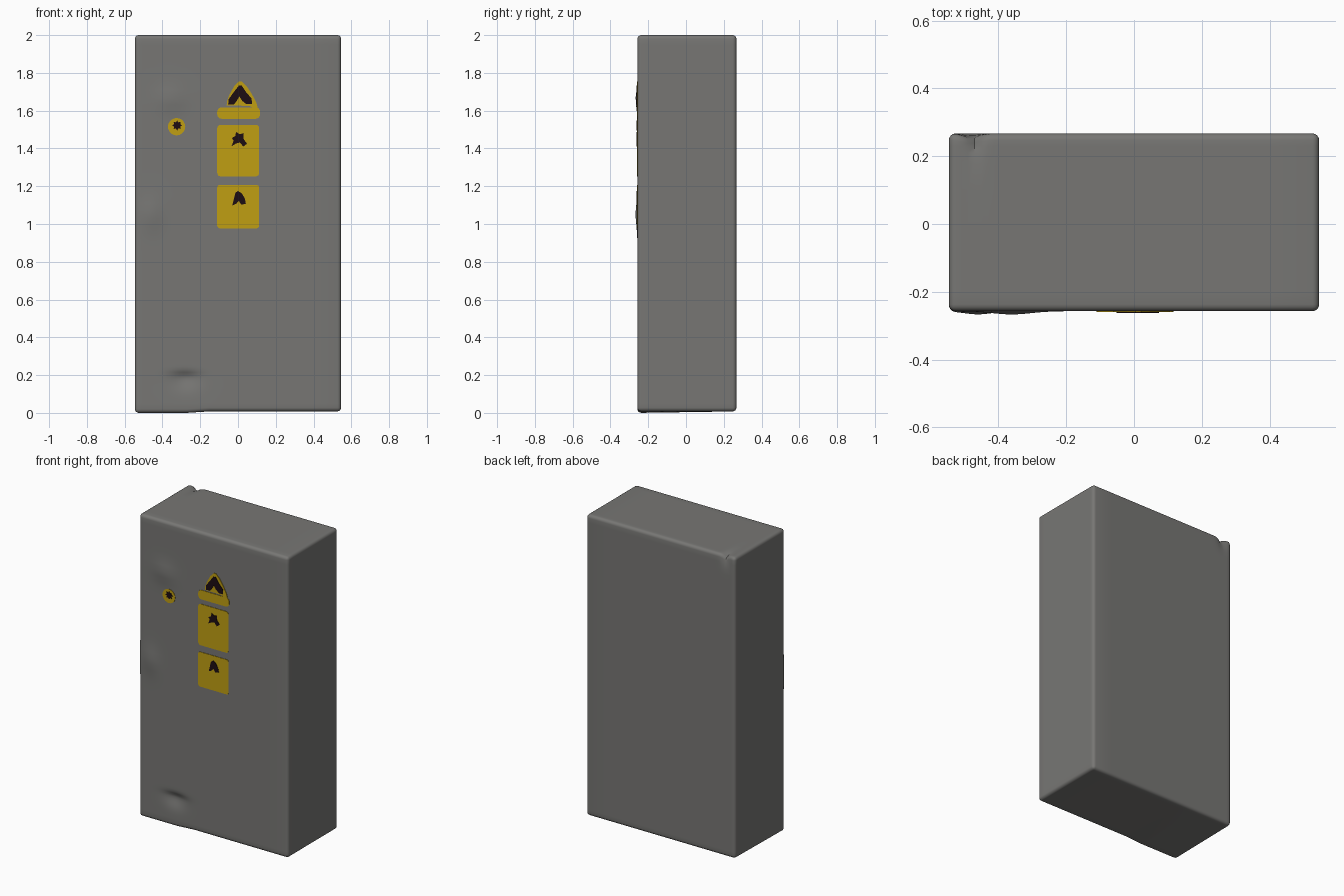
import bpy, bmesh, math
from mathutils import Vector

if "Cube" in bpy.data.objects:
    bpy.data.objects.remove(bpy.data.objects["Cube"])

X, YF, YB, Z0, Z1 = 0.546, -0.257, 0.267, 0.008, 2.0


def material(name, rgb):
    m = bpy.data.materials.new(name)
    m.diffuse_color = (*rgb, 1)
    m.use_nodes = True
    m.node_tree.nodes["Principled BSDF"].inputs["Base Color"].default_value = m.diffuse_color
    return m


grey = material("worn grey", (0.185, 0.183, 0.175))
yellow = material("warning yellow", (0.53, 0.345, 0.006))
black = material("symbol black", (0.012, 0.004, 0.006))


def bell(d, r):
    return math.exp(-(d / r) ** 2)


def front_offset(x, z):
    # bulges (negative) and dents (positive) of the front panel
    o = -0.010 * bell(x + 0.36, 0.08) * bell(z - 1.66, 0.06)
    o -= 0.010 * bell(x + 0.46, 0.06) * bell(z - 1.05, 0.08)
    if z > 0.19:
        o += 0.020 * bell(x + 0.28, 0.075) * bell(z - 0.19, 0.025)
    else:
        o += 0.020 * bell(x + 0.28, 0.075) * bell(z - 0.19, 0.06)
    return o


def finish(bm, name, mat):
    me = bpy.data.meshes.new(name)
    bm.to_mesh(me)
    bm.free()
    ob = bpy.data.objects.new(name, me)
    bpy.context.collection.objects.link(ob)
    me.materials.append(mat)
    return ob


# Main slab: rounded box, sliced into a fine grid and then dented
bm = bmesh.new()
bmesh.ops.create_cube(bm, size=1)
for v in bm.verts:
    v.co = (v.co.x * 2 * X, (YF + YB) / 2 + v.co.y * (YB - YF),
            (Z0 + Z1) / 2 + v.co.z * (Z1 - Z0))
bmesh.ops.bevel(bm, geom=bm.edges[:], offset=0.02, segments=4, profile=0.5,
                affect='EDGES')


def slice_at(axis, values):
    n = Vector((0, 0, 0))
    n[axis] = 1
    for value in values:
        bmesh.ops.bisect_plane(bm, geom=bm.verts[:] + bm.edges[:] + bm.faces[:],
                               dist=1e-5, plane_co=n * value, plane_no=n)


slice_at(0, [-0.51 + 0.02 * i for i in range(23)] + [0.1, 0.25, 0.4])
slice_at(1, [-0.2, -0.1, 0.0, 0.1, 0.18, 0.21, 0.23])
slice_at(2, [0.05 + 0.015 * i for i in range(17)] + [0.35 + 0.04 * i for i in range(41)])

for v in bm.verts:
    x, y, z = v.co
    front = max(0.0, min(1.0, (YB - y) / (YB - YF)))
    if y < YF + 0.021:
        v.co.y += front_offset(x, z)
    # sagging lower left front edge
    if z < 0.04:
        t = max(0.0, min(1.0, (-0.15 - x) / 0.12))
        v.co.z -= 0.008 * t * front
    # chip in the top edge at the rear left
    if z > Z1 - 0.03 and y > 0.1:
        v.co.z -= 0.024 * bell(x + 0.47, 0.018) * bell(y - YB, 0.06)
    if y > YB - 0.021 and z > 1.8:
        v.co.y -= 0.012 * bell(x + 0.48, 0.03) * bell(z - 1.98, 0.04)

body = finish(bm, "cabinet_body", grey)
bpy.context.view_layer.objects.active = body
body.select_set(True)
bpy.ops.object.shade_smooth_by_angle(angle=math.radians(40))


# Thin front plates that follow the panel
def plate(name, outline, mat, lift):
    bm = bmesh.new()
    rings = []
    for out in (lift, -0.002):
        rings.append([bm.verts.new((x, YF + front_offset(x, z) - out, z))
                      for x, z in outline])
    f, b = rings
    n = len(outline)
    bm.faces.new(f)
    bm.faces.new(b[::-1])
    for i in range(n):
        j = (i + 1) % n
        bm.faces.new((f[i], b[i], b[j], f[j]))
    bmesh.ops.triangulate(bm, faces=[q for q in bm.faces if len(q.verts) > 4])
    return finish(bm, name, mat)


def rounded(x0, x1, z0, z1, r):
    pts = []
    for cx, cz, a in ((x1 - r, z1 - r, 0), (x0 + r, z1 - r, 90),
                      (x0 + r, z0 + r, 180), (x1 - r, z0 + r, 270)):
        for k in range(5):
            t = math.radians(a + k * 22.5)
            pts.append((cx + r * math.cos(t), cz + r * math.sin(t)))
    return pts


def radial(cx, cz, radii, n):
    return [(cx + radii[i % len(radii)] * math.cos(2 * math.pi * i / n),
             cz + radii[i % len(radii)] * math.sin(2 * math.pi * i / n))
            for i in range(n)]


LOW, HIGH = 0.003, 0.006

# Triangular hazard sign with its separate base strip
plate("hazard_triangle", [(-0.06, 1.628), (0.06, 1.625), (0.085, 1.612), (0.105, 1.612),
                          (0.098, 1.64), (0.075, 1.685), (0.045, 1.73), (0.02, 1.755),
                          (0.005, 1.755), (-0.02, 1.73), (-0.045, 1.685), (-0.058, 1.65)],
      yellow, LOW)
plate("hazard_base", rounded(-0.11, 0.117, 1.557, 1.618, 0.024), yellow, LOW)
plate("hazard_chevron", [(-0.052, 1.632), (-0.022, 1.632), (-0.008, 1.65), (0.007, 1.675),
                         (0.022, 1.652), (0.045, 1.634), (0.074, 1.634), (0.072, 1.665),
                         (0.045, 1.695), (0.02, 1.732), (0.004, 1.732), (-0.025, 1.695),
                         (-0.05, 1.66)], black, HIGH)

# Two rectangular labels with dark symbols
plate("upper_label", rounded(-0.11, 0.112, 1.252, 1.525, 0.018), yellow, LOW)
plate("lower_label", rounded(-0.11, 0.112, 0.977, 1.207, 0.014), yellow, LOW)
plate("upper_symbol", [(-0.034, 1.412), (-0.012, 1.425), (0.01, 1.432), (0.028, 1.41),
                       (0.048, 1.425), (0.028, 1.452), (0.03, 1.482), (0.01, 1.475),
                       (-0.01, 1.487), (-0.015, 1.465), (-0.033, 1.455), (-0.022, 1.44)],
      black, HIGH)
plate("lower_symbol", [(-0.03, 1.098), (-0.008, 1.108), (0.004, 1.122), (0.018, 1.102),
                       (0.042, 1.108), (0.036, 1.135), (0.02, 1.162), (0.0, 1.175),
                       (-0.014, 1.165), (-0.01, 1.14), (-0.024, 1.122)], black, HIGH)

# Small round badge with a dark star
plate("round_badge", radial(-0.325, 1.515, [0.046], 20), yellow, LOW)
plate("badge_star", radial(-0.322, 1.522, [0.027, 0.017], 16), black, HIGH)
